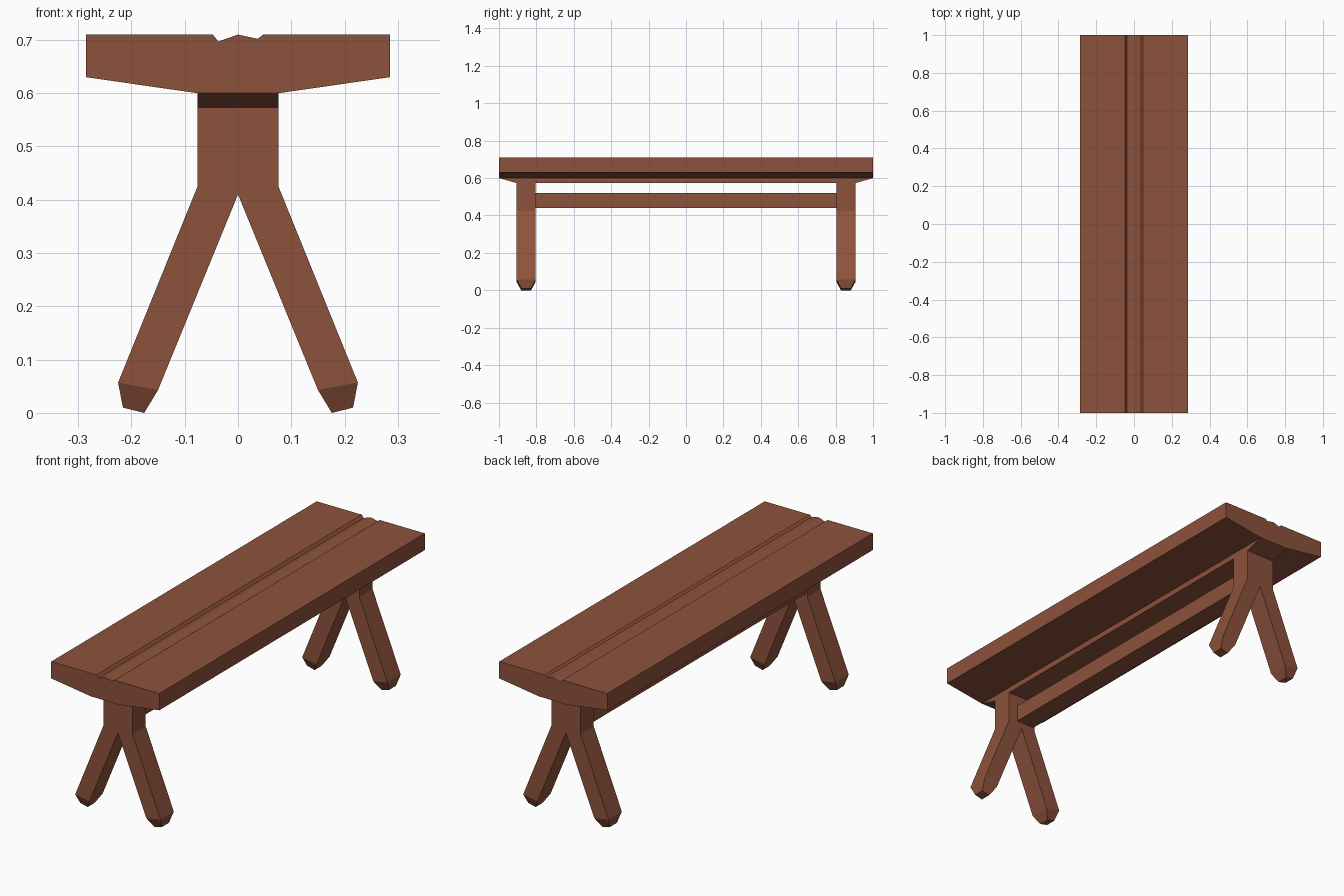
import bpy, bmesh
from math import copysign

if "Cube" in bpy.data.objects:
    bpy.data.objects.remove(bpy.data.objects["Cube"])

wood = bpy.data.materials.new("brown_wood")
wood.diffuse_color = (0.27, 0.085, 0.045, 1)
wood.use_nodes = True
wood.node_tree.nodes["Principled BSDF"].inputs["Base Color"].default_value = wood.diffuse_color


def prism(bm, profile, axis, lo, hi):
    """Extrude a 2D profile along x or y between lo and hi."""
    def place(p, d):
        return (p[0], d, p[1]) if axis == "y" else (d, p[0], p[1])
    a = [bm.verts.new(place(p, lo)) for p in profile]
    b = [bm.verts.new(place(p, hi)) for p in profile]
    bm.faces.new(a)
    bm.faces.new(b[::-1])
    for i in range(len(a)):
        j = (i + 1) % len(a)
        bm.faces.new((a[j], a[i], b[i], b[j]))


def finish(bm, name):
    bmesh.ops.recalc_face_normals(bm, faces=bm.faces)
    mesh = bpy.data.meshes.new(name)
    bm.to_mesh(mesh)
    bm.free()
    mesh.materials.append(wood)
    obj = bpy.data.objects.new(name, mesh)
    bpy.context.collection.objects.link(obj)


def part(name, profile, axis, lo, hi):
    bm = bmesh.new()
    prism(bm, profile, axis, lo, hi)
    finish(bm, name)


# Seat plank with a worn groove down the middle
part("seat", [(-0.285, 0.63), (-0.076, 0.60), (0.076, 0.60), (0.285, 0.63),
              (0.285, 0.71), (0.047, 0.71), (0.037, 0.702), (0, 0.71),
              (-0.037, 0.697), (-0.047, 0.71), (-0.285, 0.71)], "y", -1, 1)

# Keel under the seat, sloping up at both ends
part("seat_keel", [(-1, 0.60), (-0.905, 0.573), (0.905, 0.573), (1, 0.60)],
     "x", -0.076, 0.076)

# Stretcher between the legs
part("stretcher", [(-0.07, 0.44), (0.027, 0.44), (0.027, 0.52), (-0.07, 0.52)],
     "y", -0.805, 0.805)

# Forked legs with tapered feet
half = [(0.076, 0.573), (0.076, 0.425), (0.225, 0.057), (0.15, 0.043)]
fork = half + [(0, 0.41)] + [(-x, z) for x, z in reversed(half)]
for name, yc in (("front_leg", -0.855), ("back_leg", 0.855)):
    bm = bmesh.new()
    prism(bm, fork, "y", yc - 0.05, yc + 0.05)
    soles = [f for f in bm.faces if all(v.co.z < 0.06 for v in f.verts)]
    for v in [v for f in bmesh.ops.extrude_discrete_faces(bm, faces=soles)["faces"]
              for v in f.verts]:
        outer = abs(v.co.x) > 0.19
        v.co = (copysign(0.216 if outer else 0.176, v.co.x),
                yc + (v.co.y - yc) * 0.52, 0.01 if outer else 0.0)
    finish(bm, name)
